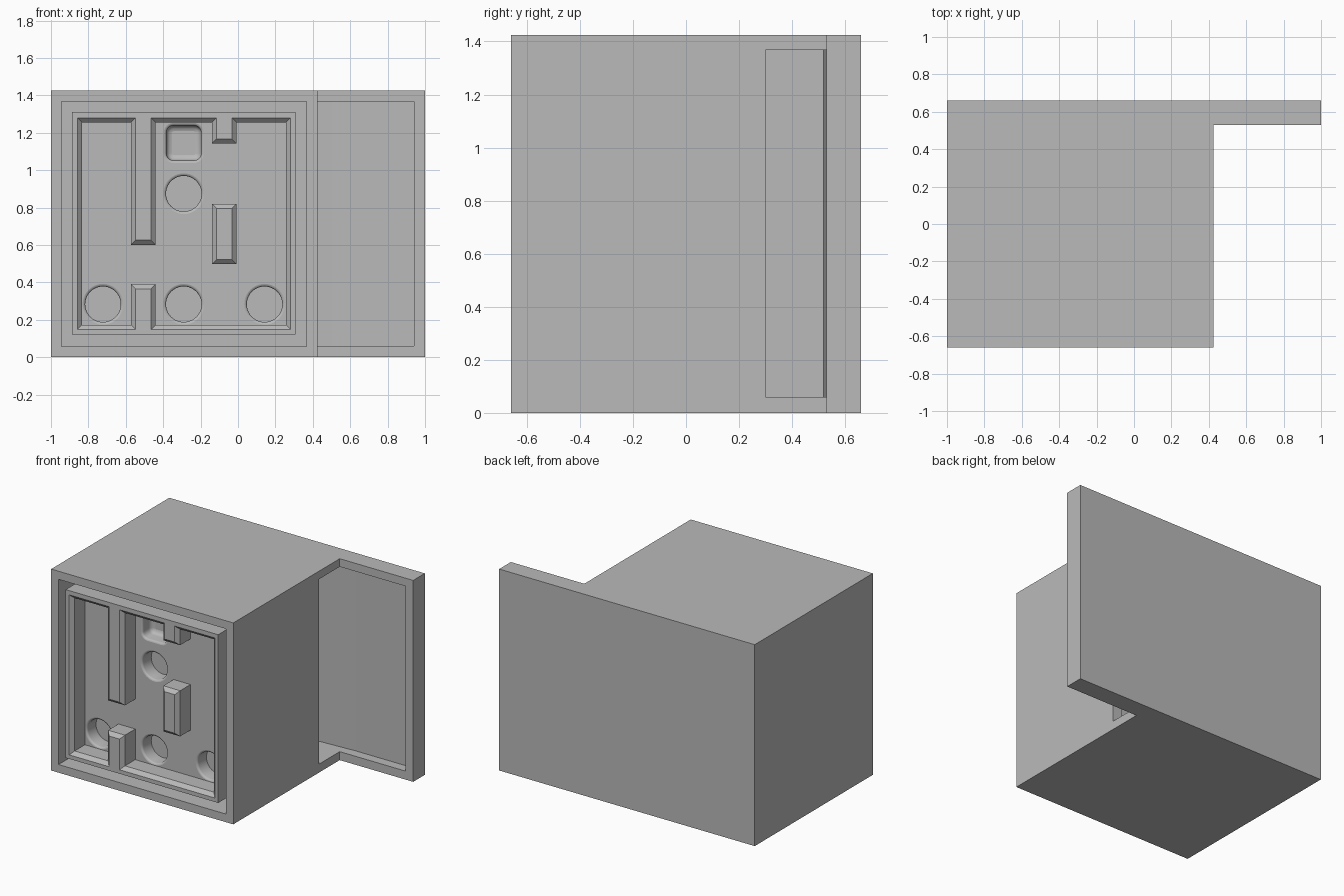
import bpy, bmesh, math

if "Cube" in bpy.data.objects:
    bpy.data.objects.remove(bpy.data.objects["Cube"])

CX, CZ = -0.2875, 0.7125      # centre of the square front
FRONT, FLOOR = -0.66, -0.52   # front plane and tray floor

grey = bpy.data.materials.new("dark_grey")
grey.diffuse_color = (0.49, 0.49, 0.49, 1)
grey.use_nodes = True
grey.node_tree.nodes["Principled BSDF"].inputs["Base Color"].default_value = grey.diffuse_color


def finish(name, bm):
    bmesh.ops.recalc_face_normals(bm, faces=bm.faces)
    me = bpy.data.meshes.new(name)
    bm.to_mesh(me)
    bm.free()
    me.materials.append(grey)
    ob = bpy.data.objects.new(name, me)
    bpy.context.collection.objects.link(ob)
    return ob


def prism(name, outline, z0, z1):
    """Extrude an xy outline upwards."""
    bm = bmesh.new()
    face = bm.faces.new([bm.verts.new((x, y, z0)) for x, y in outline])
    ext = bmesh.ops.extrude_face_region(bm, geom=[face])
    bmesh.ops.translate(bm, vec=(0, 0, z1 - z0),
                        verts=[v for v in ext["geom"] if isinstance(v, bmesh.types.BMVert)])
    return finish(name, bm)


def outline_xz(cx, cz, hw, hh, r, steps):
    """Rectangle with rounded corners, or sharp when steps is 0."""
    pts = []
    for q, (sx, sz) in enumerate(((1, 1), (-1, 1), (-1, -1), (1, -1))):
        if steps == 0:
            pts.append((cx + sx * hw, cz + sz * hh))
            continue
        for i in range(steps + 1):
            a = math.pi / 2 * (q + i / steps)
            pts.append((cx + sx * (hw - r) + r * math.cos(a),
                        cz + sz * (hh - r) + r * math.sin(a)))
    return pts


def loft(name, cx, cz, hw, hh, sections, r=0.0, steps=0):
    """Stack inset outlines along y; sections are (inset, y)."""
    bm = bmesh.new()
    rings = []
    for inset, y in sections:
        pts = outline_xz(cx, cz, hw - inset, hh - inset, max(r - inset, 0.004), steps)
        rings.append([bm.verts.new((x, y, z)) for x, z in pts])
    n = len(rings[0])
    for a, b in zip(rings, rings[1:]):
        for i in range(n):
            j = (i + 1) % n
            bm.faces.new((a[i], a[j], b[j], b[i]))
    bm.faces.new(rings[0])
    bm.faces.new(rings[-1])
    bmesh.ops.remove_doubles(bm, verts=bm.verts, dist=1e-5)
    return finish(name, bm)


def cut(ob, cutter):
    mod = ob.modifiers.new("cut", 'BOOLEAN')
    mod.operation = 'DIFFERENCE'
    mod.solver = 'EXACT'
    mod.object = cutter
    bpy.ops.object.select_all(action='DESELECT')
    bpy.context.view_layer.objects.active = ob
    ob.select_set(True)
    bpy.ops.object.modifier_apply(modifier=mod.name)
    bpy.data.objects.remove(cutter)


# Housing: block with a back plate reaching out to the right
housing = prism("housing", [(-1, -0.66), (0.425, -0.66), (0.425, 0.53),
                            (1, 0.53), (1, 0.66), (-1, 0.66)], 0, 1.425)
# Front opening
cut(housing, loft("front_cutter", CX, CZ, 0.655, 0.655, [(0, -0.75), (0, -0.36)]))
# Rear chamber with sloping back, opening sideways into the shallow plate recess
cut(housing, prism("chamber_cutter", [(-0.94, -0.2), (0.355, -0.2), (0.355, 0.3), (0.45, 0.3),
                                      (0.45, 0.5), (0.94, 0.5), (0.94, 0.598), (0.5, 0.598),
                                      (-0.94, 0.518)], 0.06, 1.368))

# Front tray with a chamfered rim
tray = loft("tray", -0.29, 0.715, 0.597, 0.595, [(0, FRONT), (0, -0.35)])
cut(tray, loft("tray_cutter", -0.289, 0.714, 0.57, 0.566,
               [(0, -0.7), (0, FRONT), (0.025, FRONT + 0.025), (0.025, FLOOR)]))

# Pockets in the tray floor with rounded rims
f = 0.014
arc = (0, math.pi / 6, math.pi / 3, math.pi / 2)
rim = [(0, FLOOR - 0.02)] + [(f * math.sin(t), FLOOR + f * (1 - math.cos(t))) for t in arc]
for x, z in ((-0.722, 0.283), (-0.29, 0.283), (0.142, 0.283), (-0.29, 0.874)):
    cut(tray, loft("round_cutter", x, z, 0.109, 0.109, rim + [(f, FLOOR + 0.1)],
                   r=0.109, steps=10))
# Square pocket, also rounded at the bottom
b = 0.03
base = [(f + b * (1 - math.cos(t)), FLOOR + 0.07 + b * math.sin(t)) for t in arc]
cut(tray, loft("square_cutter", -0.29, 1.145, 0.107, 0.107, rim + base, r=0.052, steps=6))

# Chamfered ribs standing on the tray floor
for name, x, z0, z1 in (("long_upper_rib", -0.506, 0.601, 1.305),
                        ("lower_rib", -0.506, 0.123, 0.39),
                        ("short_upper_rib", -0.074, 1.142, 1.305),
                        ("middle_rib", -0.074, 0.497, 0.82)):
    loft(name, x, (z0 + z1) / 2, 0.066, (z1 - z0) / 2,
         [(0.025, FRONT), (0, FRONT + 0.025), (0, FLOOR + 0.01)])

# Smooth the pocket walls, keep hard edges and flat floors
bpy.ops.object.select_all(action='DESELECT')
tray.select_set(True)
bpy.context.view_layer.objects.active = tray
bpy.ops.object.shade_smooth_by_angle(angle=math.radians(32))
for p in tray.data.polygons:
    if max(abs(c) for c in p.normal) > 0.9999 and p.normal.y < -0.99:
        p.use_smooth = False
